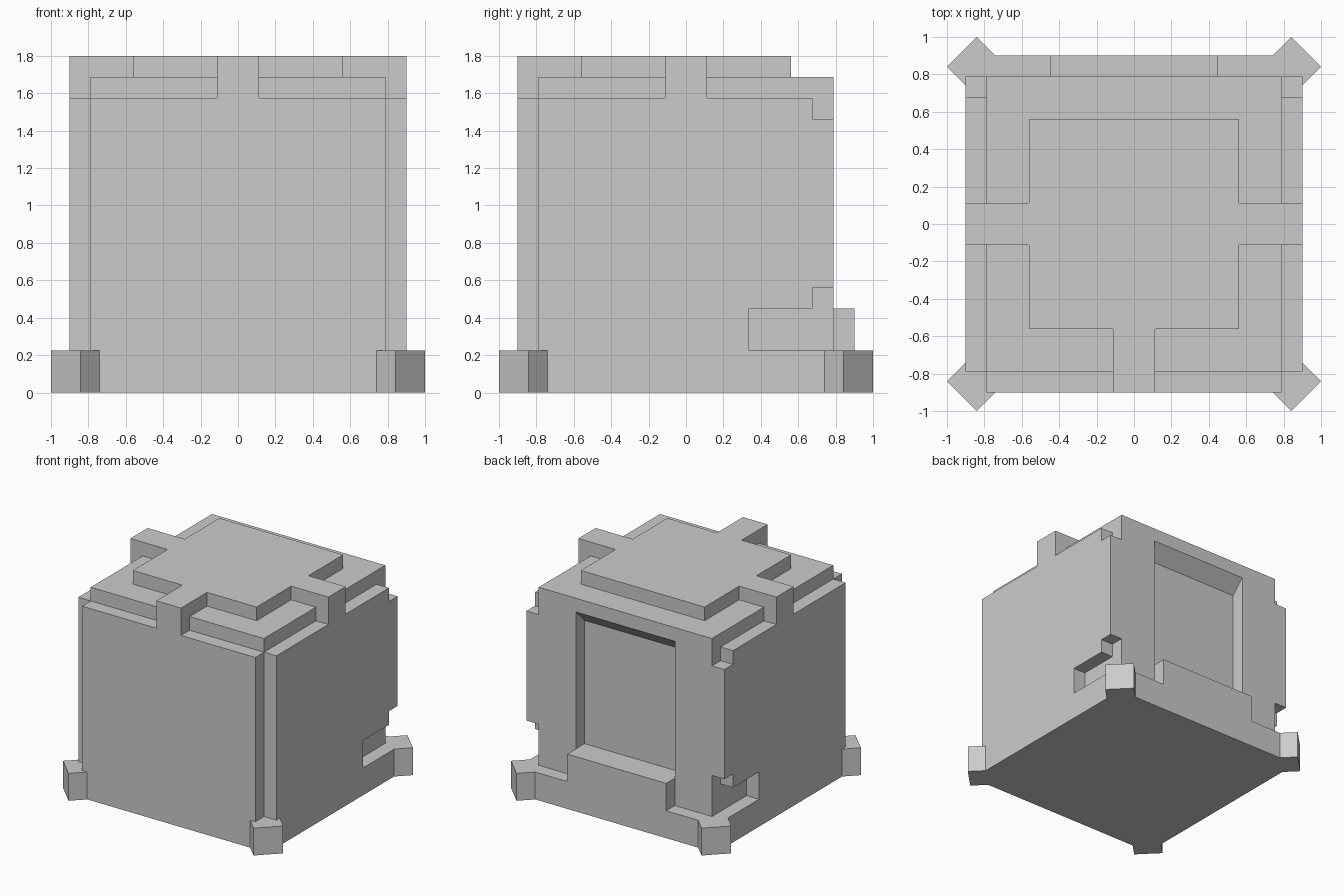
import bpy, bmesh, math
from mathutils import Matrix

if "Cube" in bpy.data.objects:
    bpy.data.objects.remove(bpy.data.objects["Cube"])

U = 0.1125  # one block unit; the body is 16 units tall


def prism(name, axis, profile, start, end, mirror=""):
    """Extrude a 2D profile (in units) along an axis, optionally mirrored."""
    place = {"x": lambda p, t: (t, p[0], p[1]),
             "y": lambda p, t: (p[0], t, p[1]),
             "z": lambda p, t: (p[0], p[1], t)}[axis]
    bm = bmesh.new()
    rings = [[bm.verts.new([c * U for c in place(p, t)]) for p in profile]
             for t in (start, end)]
    n = len(profile)
    for ring in rings:
        bm.faces.new(ring)
    for i in range(n):
        j = (i + 1) % n
        bm.faces.new((rings[0][i], rings[0][j], rings[1][j], rings[1][i]))
    bmesh.ops.recalc_face_normals(bm, faces=bm.faces)
    mesh = bpy.data.meshes.new(name)
    bm.to_mesh(mesh)
    bm.free()
    obj = bpy.data.objects.new(name, mesh)
    bpy.context.collection.objects.link(obj)
    if mirror:
        mod = obj.modifiers.new("mirror", "MIRROR")
        mod.use_axis = ["x" in mirror, "y" in mirror, False]
        mod.use_mirror_merge = False
    return obj


def rect(x0, x1, y0, y1):
    return [(x0, y0), (x1, y0), (x1, y1), (x0, y1)]


# Base slab and inner body
prism("base", "z", rect(-8, 8, -8, 8), 0, 2)
body = prism("body", "z", rect(-7, 7, -7, 7), 2, 15)

# Back recess with a sloping ceiling
cutter = prism("recess_cutter", "x", [(6, 4), (8, 4), (8, 15), (6, 13)], -4, 4)
cutter.hide_render = True
cut = body.modifiers.new("recess", "BOOLEAN")
cut.operation = "DIFFERENCE"
cut.solver = "EXACT"
cut.object = cutter
bpy.context.view_layer.objects.active = body
bpy.ops.object.modifier_apply(modifier=cut.name)
bpy.data.objects.remove(cutter)

# Front panel, and side panels notched at the back edge
prism("front_panel", "y", rect(-7, 7, 2, 14), -8, -7)
prism("side_panel", "x",
      [(-7, 2), (3, 2), (3, 4), (6, 4), (6, 5), (7, 5),
       (7, 13), (6, 13), (6, 14), (-7, 14)], 7, 8, "x")

# Raised sill below the recess
prism("back_sill", "y", rect(-4, 4, 2, 4), 7, 8)

# Top plate with straps folding over the front and sides
prism("top_plate", "z", rect(-5, 5, -5, 5), 15, 16)
strap = [(5, 15), (7, 15), (7, 14), (8, 14), (8, 16), (5, 16)]
prism("side_strap", "y", strap, -1, 1, "x")
prism("front_strap", "x", [(-a, z) for a, z in strap], -1, 1)

# Corner feet, turned 45 degrees
c, r = 7.475, math.sqrt(2)
prism("foot", "z", [(c + r, c), (c, c + r), (c - r, c), (c, c - r)], 0, 2, "xy")
